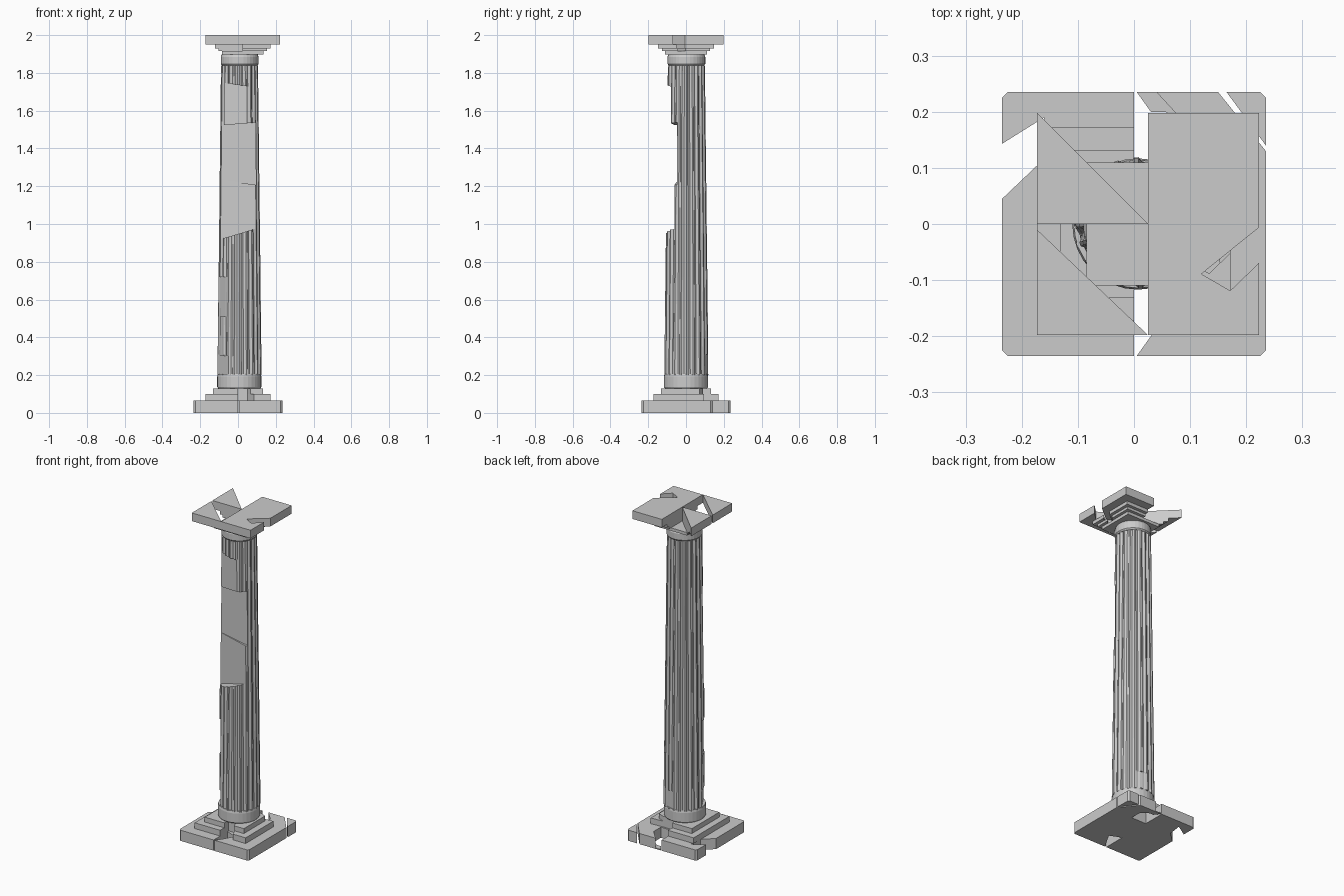
import bpy, bmesh, math
from math import cos, sin, pi, radians

if "Cube" in bpy.data.objects:
    bpy.data.objects.remove(bpy.data.objects["Cube"])


def finish(name, bm):
    bmesh.ops.recalc_face_normals(bm, faces=bm.faces[:])
    me = bpy.data.meshes.new(name)
    bm.to_mesh(me)
    bm.free()
    ob = bpy.data.objects.new(name, me)
    bpy.context.collection.objects.link(ob)
    return ob


def prism(name, outline, z0, z1):
    """Extrude a flat outline between two heights."""
    bm = bmesh.new()
    low = bm.faces.new([bm.verts.new((x, y, z0)) for x, y in outline])
    bmesh_up = bmesh.ops.extrude_face_region(bm, geom=[low], use_keep_orig=True)['geom']
    for v in bmesh_up:
        if isinstance(v, bmesh.types.BMVert):
            v.co.z = z1
    return finish(name, bm)


def loft(name, rings):
    """Skin a list of equally long closed rings and cap both ends."""
    bm = bmesh.new()
    loops = [[bm.verts.new(p) for p in r] for r in rings]
    n = len(loops[0])
    for a, b in zip(loops, loops[1:]):
        for i in range(n):
            j = (i + 1) % n
            bm.faces.new((a[i], a[j], b[j], b[i]))
    bm.faces.new(loops[0])
    bm.faces.new(loops[-1])
    return finish(name, bm)


def turned(name, cx, cy, profile, sides=32):
    return loft(name, [[(cx + r * cos(2 * pi * i / sides), cy + r * sin(2 * pi * i / sides), z)
                        for i in range(sides)] for r, z in profile])


# Broken plinth, with its loose back corner
plinth = [(-.235, -.225), (-.225, -.235), (0, -.235), (0, -.10), (.07, -.13),
          (.03, -.2), (.005, -.235), (.225, -.235), (.235, -.225), (.235, .13),
          (.15, .235), (.04, .235), (.10, .17), (.10, .10), (0, .10), (0, .235),
          (-.225, .235), (-.235, .225), (-.235, .143), (-.16, .19),
          (-.172, .105), (-.235, .045)]
prism("plinth", plinth, 0, .065)
prism("plinth_corner", [(.235, .14), (.235, .225), (.225, .235), (.165, .235)], 0, .065)
prism("plinth_floor", [(.03, .2), (.08, .2), (.10, .17), (.04, .235), (.005, .235)], 0, .006)


# Two square steps, split open at the front and back
def step(name, h, z0, z1):
    a = .09
    prism(name, [(-h, -h), (0, -h), (0, -a), (.05, -a), (h * .5, -h), (h, -h),
                 (h, h * .55), (a, a), (0, a), (0, h), (-h, h)], z0, z1)


step("lower_step", .172, .065, .10)
step("upper_step", .132, .10, .13)

# Round base moulding
turned("base_ring", .007, 0, [(.112, .13), (.117, .138), (.117, .192), (.114, .205)])

# Fluted shaft; chips are flat cuts: direction, distance from axis, bottom, top
FLUTES = 20
CHIPS = [(-100, .074, 1.53, 1.735), (-92, .046, 1.22, 1.53), (-96, .053, .95, 1.22),
         (-150, .1, .51, .72), (-155, .106, .30, .51), (-150, .1, .205, .30),
         (75, .108, .205, .31)]
SLOPES = {.95: .3, 1.22: -.15, 1.53: .08, 1.735: -.15}
FLUTE = [(0, 0), (.22, 0), (.34, .005), (.61, .009), (.88, .005)]


def shaft_ring(z, zone):
    t = (z - .2) / 1.64
    r = .117 - .019 * t
    pts = []
    for k in range(FLUTES):
        for f, depth in FLUTE:
            a = 2 * pi * (k + f) / FLUTES
            x, y = (r - depth) * cos(a), (r - depth) * sin(a)
            for ang, d, z0, z1 in CHIPS:
                if z0 <= zone <= z1:
                    nx, ny = cos(radians(ang)), sin(radians(ang))
                    over = x * nx + y * ny - d
                    if over > 0:
                        x, y = x - nx * over, y - ny * over
            pts.append((.008 + x, .002 + y, z + SLOPES.get(z, 0) * x))
    return pts


levels = sorted({.2, 1.84} | {c[2] for c in CHIPS} | {c[3] for c in CHIPS})
rings = []
for a, b in zip(levels, levels[1:]):
    rings += [shaft_ring(a, (a + b) / 2), shaft_ring(b, (a + b) / 2)]
loft("fluted_shaft", rings)

# Capital: round neck, then square plates that widen upwards
turned("neck", .009, .002, [(.094, 1.84), (.1, 1.848), (.1, 1.885), (.094, 1.9)])
CX = .025


def sector(name, h, z0, z1, pts):
    prism(name, [(CX + x * h, y * h) for x, y in pts], z0, z1)


sector("capital_plate_low", .11, 1.897, 1.915, [(-1, -1), (1, -1), (1, 1), (-1, 1)])


def broken_plate(name, h, z0, z1, front=False):
    """Square plate missing wedges on the left and a chip on the right."""
    sector(name + "_left", h, z0, z1, [(0, 0), (-1, 1), (-1, 0)])
    if front:
        sector(name + "_front", h, z0, z1, [(-1, -.05), (-1, -1), (0, -1)])
    sector(name + "_right", h, z0, z1,
           [(0, 0), (0, -1), (1, -1), (1, -.35), (.74, -.6), (.48, -.45),
            (1, -.03), (1, 1), (0, 1)])


broken_plate("capital_plate_mid", .128, 1.915, 1.93)
broken_plate("capital_plate_high", .147, 1.93, 1.95)
broken_plate("abacus", .198, 1.95, 2.0, front=True)
